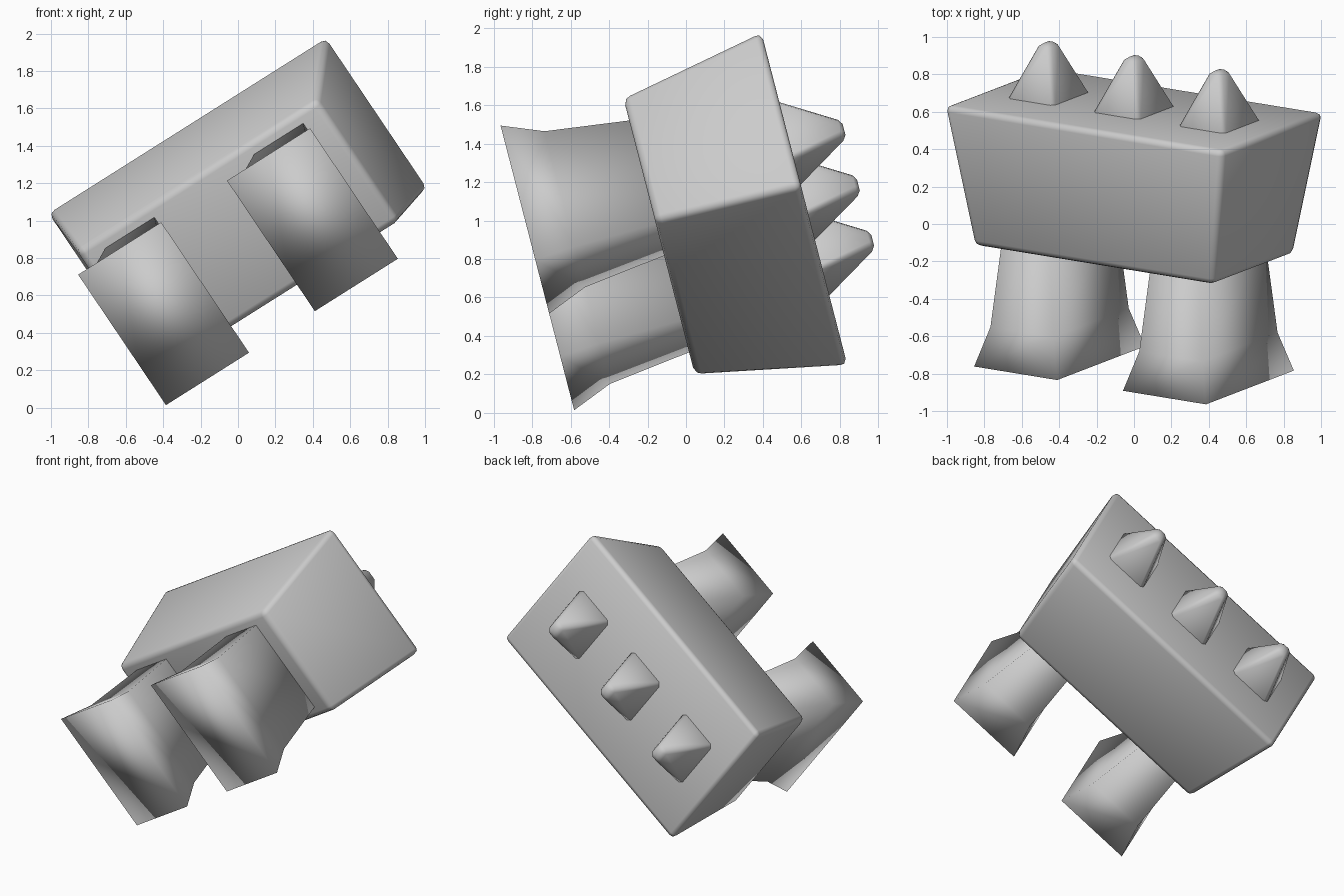
import bpy, math
from mathutils import Matrix

old = bpy.data.objects.get("Cube")
if old:
    bpy.data.objects.remove(old, do_unlink=True)

grey = bpy.data.materials.new("plain_grey")
grey.use_nodes = True
colour = (0.6, 0.6, 0.6, 1)
grey.diffuse_color = colour
grey.node_tree.nodes["Principled BSDF"].inputs["Base Color"].default_value = colour

# The whole model lies tipped over: legs to the front, spikes to the back
POSE = (Matrix.Translation((0, -0.13, 0.92))
        @ Matrix.Rotation(math.radians(-75.5), 4, 'X')
        @ Matrix.Rotation(math.radians(-33.1), 4, 'Z'))


def loft(name, sections, x=0.0, bevel=0.0, segments=2):
    """Closed rectangular loft; each section is (height, width, depth)."""
    verts, faces = [], []
    for z, w, d in sections:
        verts += [(sx * w / 2, sy * d / 2, z)
                  for sx, sy in ((-1, -1), (1, -1), (1, 1), (-1, 1))]
    for k in range(len(sections) - 1):
        a = 4 * k
        for i in range(4):
            j = (i + 1) % 4
            faces.append((a + i, a + j, a + 4 + j, a + 4 + i))
    top = len(verts) - 4
    faces += [(3, 2, 1, 0), tuple(range(top, top + 4))]
    mesh = bpy.data.meshes.new(name)
    mesh.from_pydata(verts, [], faces)
    mesh.materials.append(grey)
    mesh.shade_smooth()
    ob = bpy.data.objects.new(name, mesh)
    bpy.context.collection.objects.link(ob)
    ob.matrix_world = POSE @ Matrix.Translation((x, 0, 0))
    if bevel:
        mod = ob.modifiers.new("soft_edges", 'BEVEL')
        mod.width = bevel
        mod.segments = segments
        mod.limit_method = 'NONE'
    return ob


# Tapered body block
loft("body", [(-0.01, 1.53, 0.80), (0.77, 1.78, 1.0)], bevel=0.035)

# Two legs with flared feet
for side, x in (("right", -0.475), ("left", 0.475)):
    loft(side + "_leg", [(-0.664, 0.53, 0.86), (-0.45, 0.40, 0.74),
                         (0.06, 0.30, 0.65)], x)

# Row of three blunt spikes
for i in range(3):
    loft("spike_%d" % (i + 1), [(0.74, 0.32, 0.39), (1.06, 0.07, 0.09)],
         (i - 1) * 0.545, bevel=0.02, segments=1)
